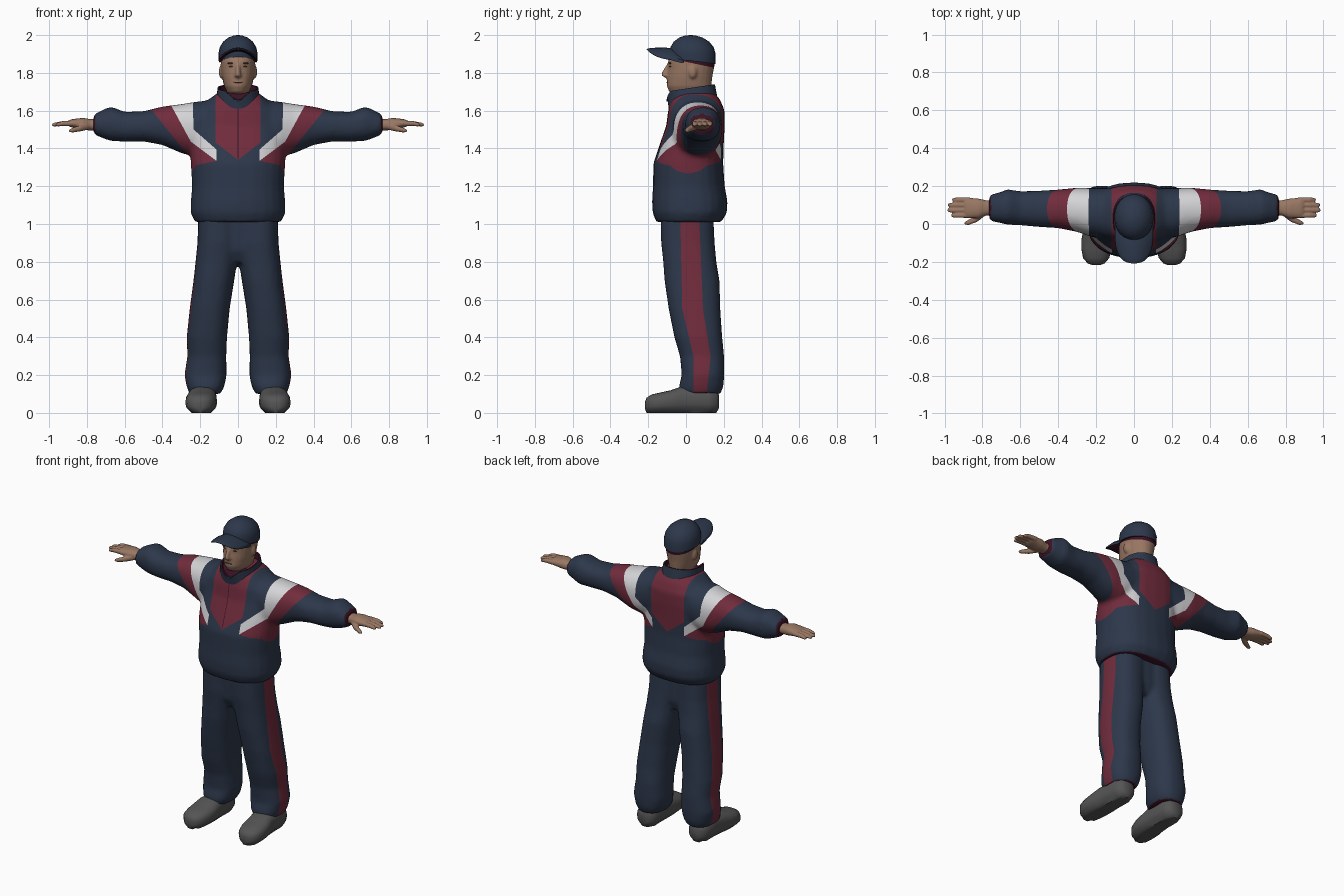
import bpy, bmesh, math
from mathutils import Vector, Matrix

cube = bpy.data.objects.get("Cube")
if cube:
    bpy.data.objects.remove(cube, do_unlink=True)


def material(name, r, g, b):
    m = bpy.data.materials.new(name)
    m.use_nodes = True
    m.diffuse_color = (r, g, b, 1)
    bsdf = m.node_tree.nodes["Principled BSDF"]
    bsdf.inputs["Base Color"].default_value = (r, g, b, 1)
    bsdf.inputs["Roughness"].default_value = 0.8
    return m


NAVY = material("navy cloth", .026, .039, .07)
RED = material("maroon cloth", .165, .025, .046)
WHITE = material("white cloth", .66, .66, .68)
LINING = material("dark lining", .045, .006, .018)
SKIN = material("skin", .32, .185, .125)
BROWN = material("dark brown", .1, .058, .042)
GREY = material("grey shoe", .09, .09, .09)


def loft(bm, axis, rings, side=1, sides=24, p=2.3):
    """Skin rings (position, centre, centre, radius, radius) along an axis; side=-1 mirrors x."""
    others = [i for i in range(3) if i != axis]
    loops = []
    for pos, c1, c2, r1, r2 in rings:
        loop = []
        for k in range(sides):
            a = 2 * math.pi * k / sides
            co = Vector((0, 0, 0))
            co[axis] = pos
            for i, c, r, t in zip(others, (c1, c2), (r1, r2), (math.cos(a), math.sin(a))):
                co[i] = c + r * math.copysign(abs(t) ** (2 / p), t)
            co.x *= side
            loop.append(bm.verts.new(co))
        loops.append(loop)
    for lo, hi in zip(loops, loops[1:]):
        for k in range(sides):
            n = (k + 1) % sides
            bm.faces.new((lo[k], lo[n], hi[n], hi[k]))
    bm.faces.new(loops[0])
    bm.faces.new(loops[-1])
    return loops


def ball(bm, centre, radii):
    mat = Matrix.Translation(centre) @ Matrix.Diagonal((*radii, 1))
    bmesh.ops.create_uvsphere(bm, u_segments=12, v_segments=8, radius=1, matrix=mat)


def at(line, z):
    """Horizontal position of a seam line, given as (z, h) points, at height z."""
    if z <= line[0][0]:
        return line[0][1]
    for (z0, h0), (z1, h1) in zip(line, line[1:]):
        if z <= z1:
            return h0 + (h1 - h0) * (z - z0) / (z1 - z0)
    return line[-1][1]


def cut(bm, axis, line):
    """Cut the mesh along every segment of a seam line, on both sides when axis is x."""
    for (z0, h0), (z1, h1) in zip(line, line[1:]):
        for s in ((1, -1) if axis == 0 else (1,)):
            co, no = Vector((0, 0, z0)), Vector((0, 0, -(h1 - h0) * s))
            co[axis], no[axis] = h0 * s, z1 - z0
            bmesh.ops.bisect_plane(bm, geom=bm.verts[:] + bm.edges[:] + bm.faces[:],
                                   dist=1e-5, plane_co=co, plane_no=no.normalized())


def finish(name, bm, mats, voxel=0, blur=5, seams=(), rule=None, angle=50):
    bmesh.ops.recalc_face_normals(bm, faces=bm.faces[:])
    mesh = bpy.data.meshes.new(name)
    bm.to_mesh(mesh)
    bm.free()
    obj = bpy.data.objects.new(name, mesh)
    bpy.context.collection.objects.link(obj)
    if voxel:  # fuse the overlapping volumes into one skin
        mod = obj.modifiers.new("fuse", 'REMESH')
        mod.mode, mod.voxel_size = 'VOXEL', voxel
        mod = obj.modifiers.new("soften", 'SMOOTH')
        mod.factor, mod.iterations = 0.5, blur
        dg = bpy.context.evaluated_depsgraph_get()
        fused = bpy.data.meshes.new_from_object(obj.evaluated_get(dg))
        obj.modifiers.clear()
        obj.data = fused
    obj.data.materials.clear()
    for m in mats:
        obj.data.materials.append(m)
    bm = bmesh.new()
    bm.from_mesh(obj.data)
    for axis, line in seams:
        cut(bm, axis, line)
    bm.normal_update()
    for f in bm.faces:
        f.material_index = rule(f.calc_center_median(), f.normal) if rule else 0
    bm.to_mesh(obj.data)
    bm.free()
    bpy.ops.object.select_all(action='DESELECT')
    obj.select_set(True)
    bpy.context.view_layer.objects.active = obj
    bpy.ops.object.shade_smooth_by_angle(angle=math.radians(angle))


# Jacket: torso and sleeves fused, panels cut along seam lines
bm = bmesh.new()
loft(bm, 2, [(1.01, 0, .015, .228, .172), (1.06, 0, .02, .252, .197), (1.12, 0, .02, .25, .2),
             (1.2, 0, .015, .243, .19), (1.32, 0, .012, .25, .185), (1.42, 0, .03, .255, .17),
             (1.52, 0, .05, .25, .155), (1.6, 0, .055, .22, .15), (1.66, 0, .05, .155, .13),
             (1.7, 0, .045, .1, .1)], p=2.4)
for s in (1, -1):
    loft(bm, 0, [(.1, .06, 1.53, .13, .13), (.22, .06, 1.5, .13, .148), (.3, .075, 1.505, .117, .13),
                 (.4, .08, 1.52, .102, .102), (.5, .08, 1.517, .096, .08), (.6, .083, 1.515, .09, .079),
                 (.67, .09, 1.53, .094, .091), (.7, .087, 1.53, .083, .082),
                 (.765, .085, 1.527, .068, .052)], side=s)
panel = [(1.34, 0), (1.43, .118), (1.7, .12)]
white_in = [(1.3, .115), (1.395, .115), (1.5, .235), (1.66, .24)]
white_out = [(1.335, .115), (1.436, .25), (1.63, .355)]
red_out = [(1.37, .27), (1.62, .47)]
red_low = [(1.25, .255), (1.31, .225), (1.335, .115)]
zip_line = [(1.3, .002), (1.7, .002)]


def jacket_colour(c, n):
    x, z = abs(c.x), c.z
    hem = n.z < -.8 and z < 1.025
    cuff = x > .745 and n.x * c.x > .7 * x
    neck = z > 1.62 and x < (z - 1.6) * .9 and c.y < 0
    if hem or cuff or neck:
        return 3
    if z > 1.34 and x < at(panel, z):
        return 3 if x < .002 and c.y < 0 and z > 1.35 else 1
    if z > 1.335 and at(white_in, z) < x < at(white_out, z):
        return 2
    if z > 1.25 and max(at(red_low, z), at(white_out, z) if z > 1.335 else 0) < x < at(red_out, z):
        return 1
    return 0


finish("jacket", bm, [NAVY, RED, WHITE, LINING], voxel=.013, rule=jacket_colour,
       seams=[(0, l) for l in (panel, white_in, white_out, red_out, red_low, zip_line)])

# Collar: double wall, lined, higher at the back and notched in front
bm = bmesh.new()
loops = loft(bm, 2, [(1.6, 0, .045, .125, .135), (1.66, 0, .035, .115, .133), (1.72, 0, .025, .108, .128),
                     (1.719, 0, .025, .099, .119), (1.64, 0, .04, .085, .1)], sides=40)
for loop in loops[2:4]:
    for v in loop:
        v.co.z += .15 * (v.co.y - .02)
        if v.co.y < 0:
            v.co.z -= max(0, .07 - abs(v.co.x)) * .75
finish("collar", bm, [NAVY, LINING],
       rule=lambda c, n: int(n.z > -.2 and (c.xy - Vector((0, .03))).dot(n.xy) < 0 or c.z < 1.65 and n.z > .8))

# Trousers: two legs and hips fused, with a stripe down each outer side
bm = bmesh.new()
for s in (1, -1):
    loft(bm, 2, [(.1, .175, .075, .082, .108), (.14, .172, .08, .1, .118), (.2, .172, .09, .112, .113),
                 (.3, .165, .085, .103, .117), (.4, .165, .065, .107, .127), (.55, .15, .045, .106, .137),
                 (.7, .128, .032, .108, .146), (.8, .115, .02, .11, .141), (.9, .105, .01, .11, .142),
                 (1.05, .1, .005, .11, .14)], side=s, p=2.4)
loft(bm, 2, [(.8, 0, .02, .08, .1), (.86, 0, .015, .19, .125), (1.05, 0, .005, .2, .13)])
stripe_front = [(.1, .04), (.3, .04), (.55, -.02), (1.03, -.03)]
stripe_back = [(.1, .11), (.3, .13), (.55, .09), (1.03, .07)]


def trouser_colour(c, n):
    if c.z < .125 and n.z < -.7:
        return 2
    outer = n.x * c.x > 0 and abs(c.x) > .17
    return int(outer and at(stripe_front, c.z) < c.y < at(stripe_back, c.z))


finish("trousers", bm, [NAVY, RED, LINING], voxel=.013, rule=trouser_colour,
       seams=[(1, stripe_front), (1, stripe_back)])

# Head: skull, neck, nose and ears fused, with the cap's inner band at the back
bm = bmesh.new()
loft(bm, 2, [(1.6, 0, .06, .077, .077), (1.68, 0, .048, .073, .08), (1.697, 0, .02, .058, .107),
             (1.73, 0, .016, .074, .118), (1.78, 0, .02, .085, .12), (1.82, 0, .026, .09, .121),
             (1.86, 0, .03, .092, .126), (1.9, 0, .035, .09, .11), (1.96, 0, .04, .06, .07)], p=2.1)
loft(bm, 2, [(1.85, 0, -.085, .01, .014), (1.8, 0, -.1, .014, .03), (1.785, 0, -.098, .019, .032),
             (1.775, 0, -.09, .015, .02)], sides=12)
for s in (1, -1):
    ball(bm, (s * .09, .035, 1.805), (.012, .022, .034))
band = [(1.825, .16), (1.865, -.03)]
finish("head", bm, [SKIN, LINING], voxel=.007, blur=3, angle=80, seams=[(1, band)],
       rule=lambda c, n: int(c.z > 1.825 and c.y > at(band, c.z)))

# Eyes, brows and mouth
bm = bmesh.new()
for s in (1, -1):
    ball(bm, (s * .036, -.084, 1.834), (.013, .006, .004))
    ball(bm, (s * .038, -.085, 1.851), (.02, .007, .004))
ball(bm, (0, -.098, 1.75), (.024, .006, .003))
finish("face_features", bm, [BROWN])

# Cap crown, dipping towards the back
bm = bmesh.new()
loops = loft(bm, 2, [(1.862, 0, .037, .102, .119), (1.9, 0, .035, .104, .122), (1.935, 0, .032, .097, .115),
                     (1.965, 0, .029, .079, .094), (1.987, 0, .026, .051, .062), (1.997, 0, .024, .025, .03),
                     (2.0, 0, .024, .006, .006)], p=2.05)
for v in loops[0]:
    v.co.z -= .12 * (v.co.y - .04)
finish("cap_crown", bm, [NAVY, LINING], rule=lambda c, n: int(n.z < -.8))

# Cap brim: thin arched sections from side to side
bm = bmesh.new()
sections = []
for i in range(-8, 9):
    u = math.sin(i / 8 * math.pi / 2)
    front = -.08 - .128 * math.sqrt(1 - abs(u) ** 2.6)
    sections.append((.1 * u, (front - .01) / 2, 1.925 - .05 * u * u, (-.01 - front) / 2, .009))
loft(bm, 0, sections, sides=16, p=2.6)
for v in bm.verts:
    v.co.z -= max(0, v.co.y + .08) * .25
finish("cap_brim", bm, [NAVY, LINING], rule=lambda c, n: int(n.z < -.4))

# Hands and shoes, mirrored
for s, word in ((1, "left"), (-1, "right")):
    bm = bmesh.new()
    loft(bm, 0, [(.72, .085, 1.525, .04, .03), (.78, .085, 1.525, .04, .03), (.82, .082, 1.53, .052, .032),
                 (.88, .085, 1.533, .054, .022), (.895, .086, 1.533, .05, .016)], side=s)
    for k, tip in enumerate((.965, .985, .982, .96)):
        y = .046 + .027 * k
        loft(bm, 0, [(.87, y, 1.533, .014, .015), (.93, y, 1.532, .0135, .013),
                     (tip - .01, y, 1.526, .012, .01), (tip, y, 1.524, .006, .005)], side=s, sides=10)
    loft(bm, 0, [(.79, .06, 1.518, .02, .018), (.83, .028, 1.508, .018, .017),
                 (.875, .008, 1.497, .014, .013), (.895, .004, 1.493, .007, .006)], side=s, sides=10)
    finish(word + "_hand", bm, [SKIN], voxel=.0045, blur=2, angle=80)

    bm = bmesh.new()
    loft(bm, 1, [(-.217, .2, .04, .02, .02), (-.208, .2, .045, .045, .036), (-.18, .2, .05, .069, .048),
                 (-.13, .197, .055, .081, .054), (-.08, .194, .06, .083, .06), (-.03, .19, .069, .077, .069),
                 (.04, .188, .072, .07, .07), (.12, .187, .068, .072, .066), (.16, .187, .064, .055, .055),
                 (.175, .187, .06, .03, .035)], side=s, p=2.6)
    for v in bm.verts:
        v.co.z = v.co.z if v.co.z > .012 else 0
    finish(word + "_shoe", bm, [GREY])
